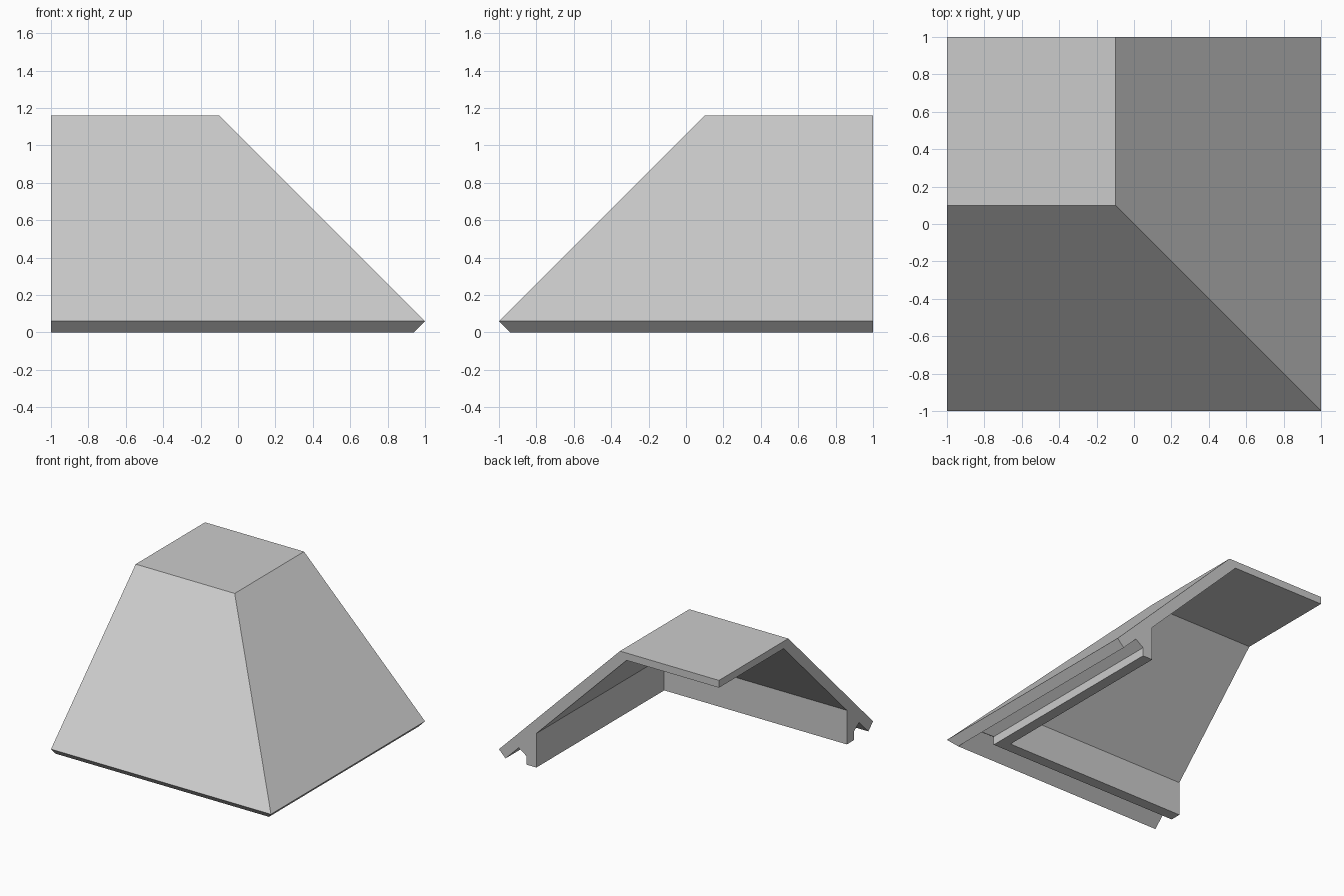
import bpy, bmesh, math

cube = bpy.data.objects.get("Cube")
if cube:
    bpy.data.objects.remove(cube, do_unlink=True)

# Plain grey material
grey = bpy.data.materials.new("light_grey")
grey.use_nodes = True
colour = (0.6, 0.6, 0.6, 1)
grey.diffuse_color = colour
grey.node_tree.nodes["Principled BSDF"].inputs["Base Color"].default_value = colour

# Cross-section: (distance in from the eave, height)
HALF = 1.0
SECTION = [
    (0, 0.06), (1.1, 1.16), (2, 1.16),          # outer slope and flat top
    (2, 1.10), (1.16, 1.10), (0.34, 0.28),      # underside of the panels
    (0.34, 0), (0.25, 0),                       # inner support rib
    (0.25, 0.07), (0.18, 0.12), (0.06, 0),      # groove and eave lip
]

# Sweep the section round the corner: front end, mitre, side end
bm = bmesh.new()
front_end = [bm.verts.new((-HALF, d - HALF, z)) for d, z in SECTION]
mitre = [bm.verts.new((HALF - d, d - HALF, z)) for d, z in SECTION]
side_end = [bm.verts.new((HALF - d, HALF, z)) for d, z in SECTION]
count = len(SECTION)
for a, b in ((front_end, mitre), (mitre, side_end)):
    for i in range(count):
        j = (i + 1) % count
        if SECTION[i][0] == SECTION[j][0] == 2:
            continue                            # closes to a point at the far corner
        bm.faces.new((a[i], a[j], b[j], b[i]))
bm.faces.new(front_end)
bm.faces.new(side_end)

# Weld the far corner, join the flat top and tidy the normals
bmesh.ops.remove_doubles(bm, verts=bm.verts[:], dist=0.0005)
bmesh.ops.dissolve_limit(bm, angle_limit=math.radians(1),
                         verts=bm.verts[:], edges=bm.edges[:])
bmesh.ops.recalc_face_normals(bm, faces=bm.faces[:])

mesh = bpy.data.meshes.new("roof_corner")
bm.to_mesh(mesh)
bm.free()
mesh.materials.append(grey)
roof = bpy.data.objects.new("roof_corner", mesh)
bpy.context.collection.objects.link(roof)
